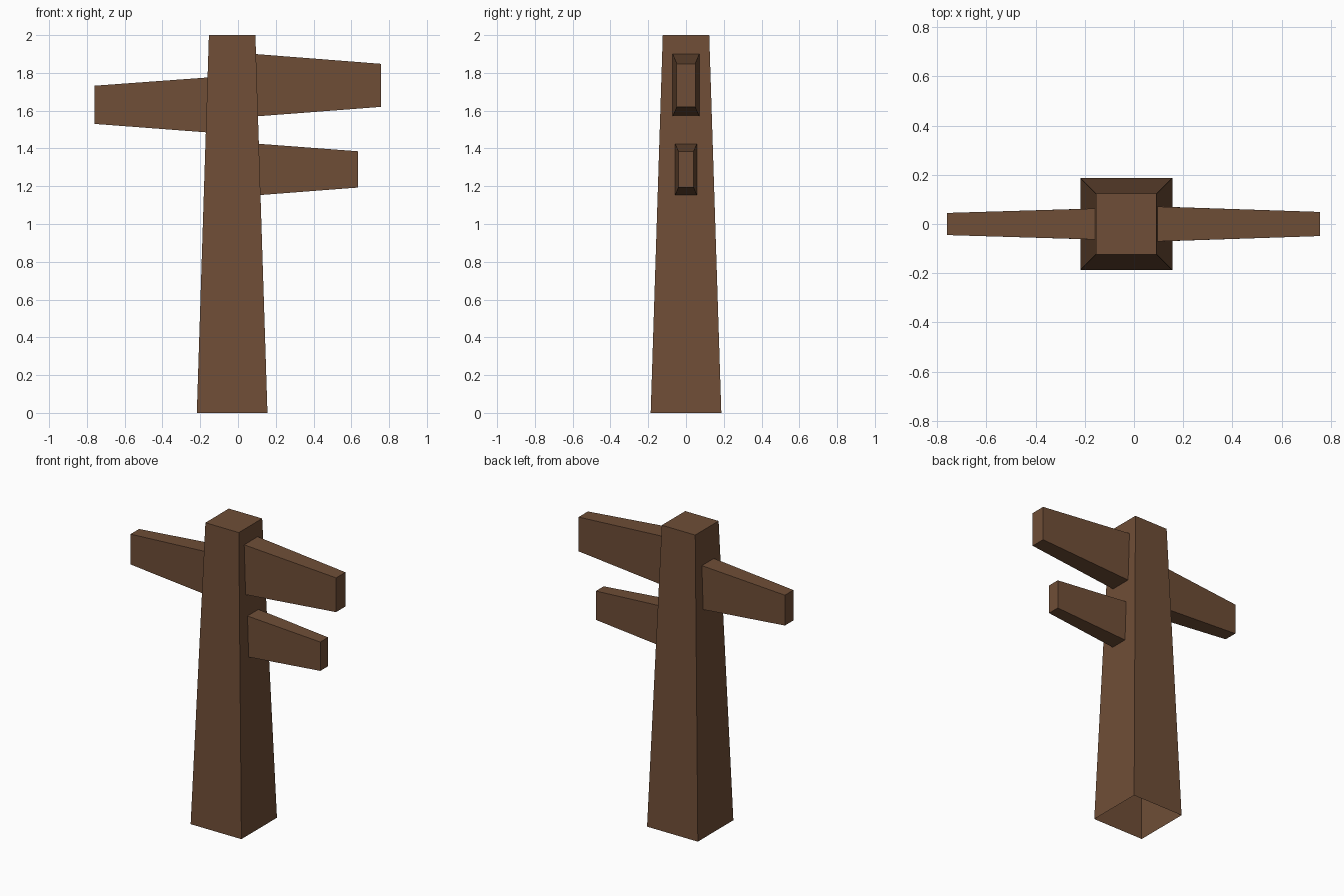
import bpy

if "Cube" in bpy.data.objects:
    bpy.data.objects.remove(bpy.data.objects["Cube"])

wood = bpy.data.materials.new("brown wood")
wood.diffuse_color = (0.159, 0.076, 0.038, 1)
wood.use_nodes = True
wood.node_tree.nodes["Principled BSDF"].inputs["Base Color"].default_value = wood.diffuse_color

CX = -0.031                    # trunk axis
BASE, TOP, HEIGHT = 0.187, 0.123, 2.0


def loft(name, start, end):
    """Four-sided tapered block from two rings; the start end stays open (hidden)."""
    sides = [(i, (i + 1) % 4, 4 + (i + 1) % 4, 4 + i) for i in range(4)]
    mesh = bpy.data.meshes.new(name)
    mesh.from_pydata(start + end, [], sides + [(4, 5, 6, 7)])
    mesh.materials.append(wood)
    obj = bpy.data.objects.new(name, mesh)
    bpy.context.collection.objects.link(obj)
    return obj


def square(h, z):
    return [(CX + sx * h, sy * h, z) for sx, sy in ((-1, -1), (1, -1), (1, 1), (-1, 1))]


def trunk_half(z):
    return BASE + (TOP - BASE) * z / HEIGHT


def arm(name, side, tip_x, root, tip):
    """root and tip are (z low, z high, half depth); the root follows the trunk slope."""
    def ring(spec, x_at):
        lo, hi, d = spec
        pts = [(-d, lo), (d, lo), (d, hi), (-d, hi)]
        pts = pts if side > 0 else pts[::-1]      # keep faces outward
        return [(x_at(z), y, z) for y, z in pts]
    loft(name,
         ring(root, lambda z: CX + side * (trunk_half(z) - 0.006)),
         ring(tip, lambda z: tip_x))


# Trunk, open underneath
loft("trunk", square(BASE, 0), square(TOP, HEIGHT))

# Tapered arms
arm("upper_right_arm", 1, 0.757, (1.57, 1.90, 0.071), (1.62, 1.848, 0.049))
arm("lower_right_arm", 1, 0.635, (1.153, 1.425, 0.058), (1.193, 1.385, 0.041))
arm("left_arm", -1, -0.76, (1.485, 1.776, 0.063), (1.53, 1.732, 0.045))
